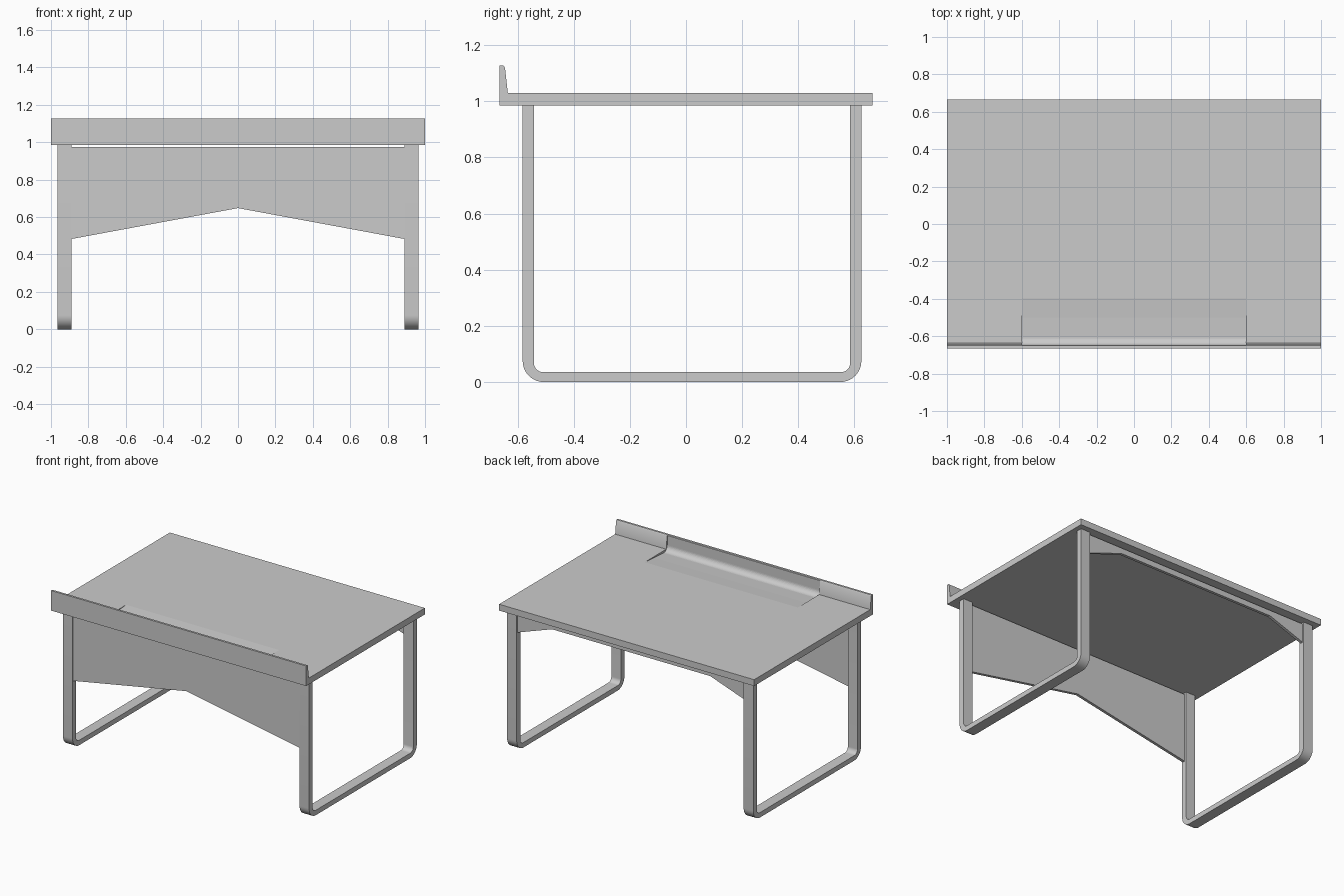
import bpy, bmesh
from math import cos, sin, radians

if "Cube" in bpy.data.objects:
    bpy.data.objects.remove(bpy.data.objects["Cube"])


def prism(name, pts, axis, lo, hi):
    """Extrude a 2D outline along x (pts are y,z) or y (pts are x,z)."""
    def at(p, d):
        return (d, p[0], p[1]) if axis == 'x' else (p[0], d, p[1])
    bm = bmesh.new()
    a = [bm.verts.new(at(p, lo)) for p in pts]
    b = [bm.verts.new(at(p, hi)) for p in pts]
    n = len(pts)
    bm.faces.new(a)
    bm.faces.new(b[::-1])
    for i in range(n):
        j = (i + 1) % n
        bm.faces.new((a[i], b[i], b[j], a[j]))
    bmesh.ops.recalc_face_normals(bm, faces=bm.faces[:])
    me = bpy.data.meshes.new(name)
    bm.to_mesh(me)
    bm.free()
    ob = bpy.data.objects.new(name, me)
    bpy.context.collection.objects.link(ob)
    return ob


def arc(cy, cz, r, a0, a1, steps=10):
    return [(cy + r * cos(radians(a0 + (a1 - a0) * i / steps)),
             cz + r * sin(radians(a0 + (a1 - a0) * i / steps))) for i in range(steps + 1)]


def smooth(ob):
    bpy.ops.object.select_all(action='DESELECT')
    ob.select_set(True)
    bpy.context.view_layer.objects.active = ob
    bpy.ops.object.shade_smooth_by_angle(angle=radians(30))


# Desk top with raised front lip
top = prism("desk_top", [(-.665, .985), (.665, .985), (.665, 1.03), (-.635, 1.03),
                         (-.645, 1.12), (-.65, 1.127), (-.665, 1.127)], 'x', -1, 1)

# Shallow pencil trough hollowed behind the middle of the lip
trough = [(-.36, 1.2), (-.647, 1.2), (-.647, 1.12)]
trough += [(-.647, 1.06)] + arc(-.607, 1.055, .04, 180, 270, 8) + [(-.5, 1.021), (-.36, 1.033)]
cutter = prism("trough_cutter", trough, 'x', -.6, .6)
cutter.hide_render = True
cutter.hide_viewport = True
cut = top.modifiers.new("trough", 'BOOLEAN')
cut.operation = 'DIFFERENCE'
cut.object = cutter
cut.solver = 'EXACT'
smooth(top)

# U-shaped flat bar legs, one each side
F, B, T, R, r = -.582, .625, .04, .075, .033
outer = [(F, .985)] + arc(F + R, R, R, 180, 270) + arc(B - R, R, R, 270, 360) + [(B, .985)]
inner = [(B - T, .985)] + arc(B - T - r, .035 + r, r, 360, 270) \
    + arc(F + T + r, .035 + r, r, 270, 180) + [(F + T, .985)]
legs = prism("side_legs", outer + inner, 'x', .89, .965)
legs.modifiers.new("mirror", 'MIRROR')
smooth(legs)

# Front modesty panel with peaked lower edge
prism("front_panel", [(-.89, .975), (-.89, .483), (0, .648), (.89, .483), (.89, .975)],
      'y', -.578, -.558)

# Back apron with brackets dropping at the ends
prism("back_apron", [(-.89, .975), (-.89, .84), (-.62, .935), (.62, .935), (.89, .84), (.89, .975)],
      'y', .595, .615)
